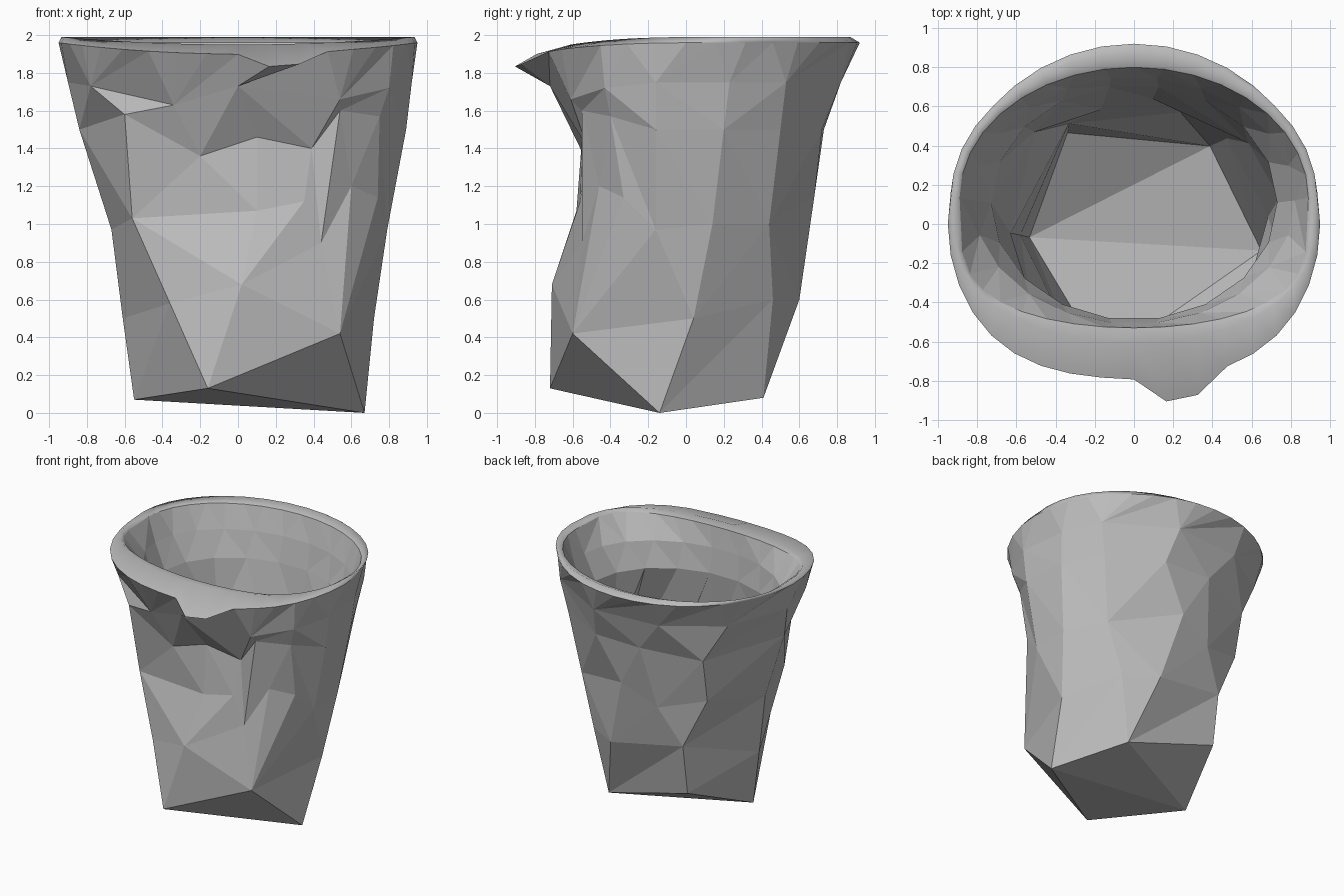
import bpy
import bmesh
from math import sin, cos, pi, tau, atan2, exp

if "Cube" in bpy.data.objects:
    bpy.data.objects.remove(bpy.data.objects["Cube"], do_unlink=True)


def make_material(name, value):
    material = bpy.data.materials.new(name)
    material.use_nodes = True
    colour = (value, value, value, 1)
    material.diffuse_color = colour
    material.node_tree.nodes["Principled BSDF"].inputs["Base Color"].default_value = colour
    return material


def turn(vert):
    """Angle around the cup, counted from the -x side."""
    return (atan2(vert.co.y, vert.co.x) - pi) % tau


def add_ring(bm, points):
    """Add the points as vertices, ordered around the cup."""
    return sorted([bm.verts.new(p) for p in points], key=turn)


def zip_rings(bm, lower, upper, smooth=False):
    """Join two rings with triangles, always stepping to the nearest angle."""
    i = j = 0
    count_low, count_up = len(lower), len(upper)

    def angle_at(ring, index):
        return turn(ring[index % len(ring)]) + tau * (index // len(ring))

    while i < count_low or j < count_up:
        a, b = lower[i % count_low], upper[j % count_up]
        step_low = j == count_up or (
            i < count_low and angle_at(lower, i + 1) < angle_at(upper, j + 1))
        if step_low:
            i += 1
            c = lower[i % count_low]
        else:
            j += 1
            c = upper[j % count_up]
        face = bm.faces.new((a, b, c))
        face.smooth = smooth


def oval(count, width, depth, shift, height, front_drop=0.0, power=1.0):
    """Oval loop whose front can sag; a power under one flattens the front."""
    points = []
    for k in range(count):
        a = tau * k / count
        front = max(0, -sin(a))
        reach = max(0, sin(a)) - front ** power
        points.append((width * cos(a), shift + depth * reach,
                       height - front_drop * front ** 2))
    return points


def lip_edge(count):
    """Outer lip: flattened at the front, with a pulled-out drooping spout."""
    points = []
    for k in range(count):
        a = tau * k / count
        x, front = 0.95 * cos(a), max(0, -sin(a))
        spout = exp(-((x - 0.24) / 0.12) ** 2) * (front > 0)
        y = 0.92 * sin(a) + 0.13 * front ** 4 - 0.18 * spout
        points.append((x, y, 1.96 - 0.06 * front ** 2 - 0.1 * spout))
    return points


def inset(points, scale, lift=0.0):
    """Inner copy of a wall section."""
    return [(x * scale, y * scale, z + lift) for x, y, z in points]


# Crushed base, five corners at uneven heights
base = [(-.55, -.07, .07), (-.16, -.72, .13), (.67, -.14, 0),
        (.4, .41, .08), (-.35, .48, .3)]

# Lower wall facets
low_wall = [(-.61, -.06, .5), (-.36, -.57, .58), (.02, -.71, .68), (.54, -.6, .42),
            (.72, .04, .5), (.5, .46, .6), (.25, .6, .6), (-.35, .54, .7)]

# Dented waist
waist = [(-.67, -.05, .97), (-.56, -.45, 1.03), (.1, -.58, 1.07), (.35, -.56, 1.12),
         (.44, -.55, .9), (.6, -.46, 1.2), (.74, -.33, 1.14), (.79, -.16, .97),
         (.79, .14, 1), (.62, .44, 1), (.1, .68, 1.15), (-.18, .62, 1), (-.54, .5, 1.1)]

# Crease under the overhanging front
crease = [(-.84, -.05, 1.5), (-.6, -.53, 1.58), (-.2, -.54, 1.36), (.1, -.55, 1.46),
          (.39, -.52, 1.4), (.54, -.55, 1.6), (.75, -.4, 1.57), (.89, -.16, 1.5),
          (.86, .2, 1.5), (.7, .5, 1.5), (.3, .72, 1.5), (-.1, .73, 1.5), (-.55, .57, 1.45)]

# Overhang below the lip
overhang = [(-.9, 0, 1.75), (-.78, -.41, 1.73), (-.34, -.62, 1.63), (0, -.72, 1.73),
            (.54, -.61, 1.66), (.8, -.43, 1.72), (.92, -.16, 1.75), (.88, .23, 1.75),
            (.75, .53, 1.75), (.25, .82, 1.75), (-.3, .78, 1.75), (-.72, .5, 1.75)]

bm = bmesh.new()

# Outer wall up to the lip
base_ring = add_ring(bm, base)
previous = base_ring
for section in (low_wall, waist, crease, overhang, lip_edge(36)):
    ring = add_ring(bm, section)
    zip_rings(bm, previous, ring)
    previous = ring

# Rounded lip: crest, then flattened inner edge
for section in (oval(36, .935, .74, .13, 1.99, .04, .7),
                oval(36, .89, .665, .135, 1.96, .02, .5)):
    ring = add_ring(bm, section)
    zip_rings(bm, previous, ring, smooth=True)
    previous = ring

# Funnelled inner wall, then the lower wall followed down to the floor
for section in (oval(22, .82, .63, .12, 1.78), oval(18, .73, .6, .11, 1.58),
                inset(waist, .94), inset(low_wall, .95), inset(base, .97, .02)):
    ring = add_ring(bm, section)
    zip_rings(bm, previous, ring)
    previous = ring

# Underside and floor, folded along lines from one corner
for ring in (base_ring, previous):
    for k in range(1, len(ring) - 1):
        bm.faces.new((ring[0], ring[k], ring[k + 1]))

bmesh.ops.recalc_face_normals(bm, faces=bm.faces[:])
mesh = bpy.data.meshes.new("crumpled_cup")
bm.to_mesh(mesh)
bm.free()
mesh.materials.append(make_material("plain grey", 0.5))
cup = bpy.data.objects.new("crumpled_cup", mesh)
bpy.context.collection.objects.link(cup)
